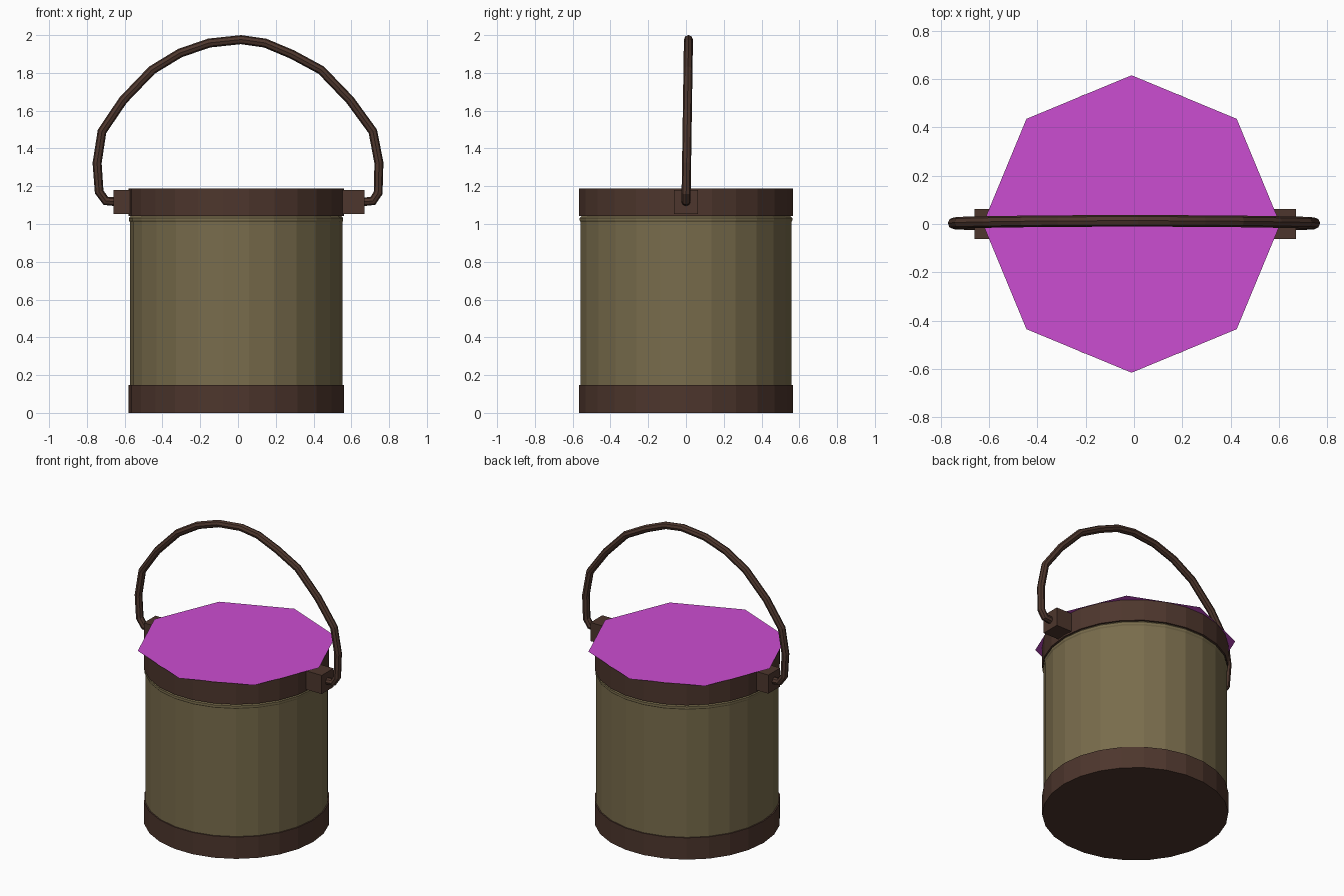
import bpy, bmesh, math

if "Cube" in bpy.data.objects:
    bpy.data.objects.remove(bpy.data.objects["Cube"])

CX = -0.01   # bucket axis sits slightly left of the handle centre
SIDES = 26


def material(name, rgb):
    m = bpy.data.materials.new(name)
    m.diffuse_color = (*rgb, 1)
    m.use_nodes = True
    m.node_tree.nodes["Principled BSDF"].inputs["Base Color"].default_value = m.diffuse_color
    return m


brown = material("dark_wood", (0.075, 0.037, 0.026))
olive = material("olive_wood", (0.19, 0.15, 0.072))
purple = material("purple", (0.60, 0.075, 0.64))


def add_object(name, bm, mat):
    bmesh.ops.recalc_face_normals(bm, faces=bm.faces)
    mesh = bpy.data.meshes.new(name)
    bm.to_mesh(mesh)
    bm.free()
    mesh.materials.append(mat)
    ob = bpy.data.objects.new(name, mesh)
    bpy.context.collection.objects.link(ob)
    return ob


def lathe(name, profile, mat, caps=True):
    """Faceted turned shape from (radius, z) points."""
    bm = bmesh.new()
    rings = []
    for r, z in profile:
        rings.append([bm.verts.new((CX + r * math.cos(a), r * math.sin(a), z))
                      for a in (2 * math.pi * i / SIDES for i in range(SIDES))])
    for lo, hi in zip(rings, rings[1:]):
        for i in range(SIDES):
            j = (i + 1) % SIDES
            bm.faces.new((lo[i], lo[j], hi[j], hi[i]))
    if caps:
        bm.faces.new(rings[0])
        bm.faces.new(rings[-1])
    return add_object(name, bm, mat)


# Bucket wall with a small bead under the rim, and the two bands
lathe("body", [(0.562, 0.1), (0.562, 1.01), (0.567, 1.018),
               (0.567, 1.032), (0.557, 1.042), (0.557, 1.1)], olive)
lathe("bottom_band", [(0.57, 0), (0.57, 0.147)], brown)
lathe("top_band", [(0.57, 1.043), (0.57, 1.187)], brown)

# Flat octagonal sheet over the opening
bm = bmesh.new()
bm.faces.new([bm.verts.new((CX + 0.615 * math.cos(i * math.pi / 4),
                            0.615 * math.sin(i * math.pi / 4), 1.19))
              for i in range(8)])
add_object("top_sheet", bm, purple)

# Handle lugs
for name, x0, x1 in (("left_lug", -0.66, -0.54), ("right_lug", 0.52, 0.67)):
    bm = bmesh.new()
    bmesh.ops.create_cube(bm, size=1)
    for v in bm.verts:
        v.co = ((x0 + x1) / 2 + v.co.x * (x1 - x0), v.co.y * 0.126, 1.117 + v.co.z * 0.126)
    add_object(name, bm, brown)

# Bail handle swept along a bent path, leaning slightly back
path = [(-.62, 1.116), (-.70, 1.122), (-.735, 1.17), (-.746, 1.323), (-.72, 1.49),
        (-.608, 1.656), (-.455, 1.815), (-.307, 1.905), (-.153, 1.958), (.016, 1.976),
        (.143, 1.958), (.286, 1.898), (.44, 1.815), (.593, 1.656), (.714, 1.49),
        (.746, 1.323), (.742, 1.165), (.714, 1.122), (.62, 1.114)]
curve = bpy.data.curves.new("handle", 'CURVE')
curve.dimensions = '3D'
curve.bevel_depth = 0.024
curve.bevel_resolution = 2
curve.use_fill_caps = True
spline = curve.splines.new('POLY')
spline.points.add(len(path) - 1)
for p, (x, z) in zip(spline.points, path):
    p.co = (x, 0.015 * (z - 1.11), z, 1)
spline.use_smooth = False
curve.materials.append(brown)
bpy.context.collection.objects.link(bpy.data.objects.new("handle", curve))
